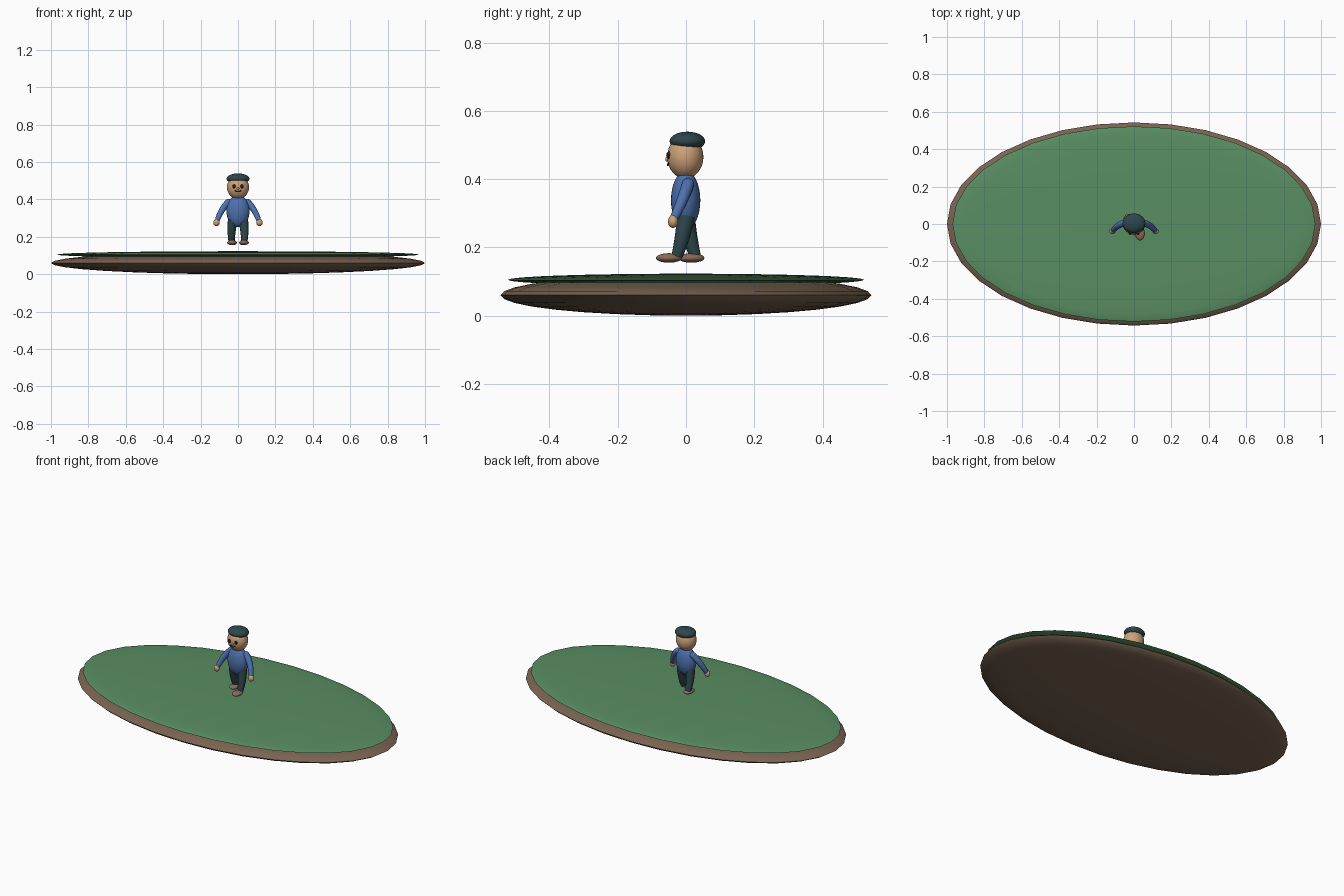
import bpy
import math

if "Cube" in bpy.data.objects:
    bpy.data.objects.remove(bpy.data.objects["Cube"])


def colour(name, rgb):
    m = bpy.data.materials.new(name)
    m.diffuse_color = (*rgb, 1)
    m.use_nodes = True
    m.node_tree.nodes["Principled BSDF"].inputs["Base Color"].default_value = m.diffuse_color
    return m


GRASS = colour("grass green", (0.10, 0.27, 0.125))
SOIL = colour("soil brown", (0.19, 0.125, 0.082))
SKIN = colour("skin tan", (0.62, 0.36, 0.19))
SHIRT = colour("shirt blue", (0.075, 0.165, 0.42))
CLOTH = colour("dark teal cloth", (0.027, 0.062, 0.072))
SHOE = colour("shoe brown", (0.25, 0.145, 0.095))
BLACK = colour("face black", (0.012, 0.011, 0.012))


def finish(obj, name, mat):
    obj.name = name
    obj.data.materials.clear()
    obj.data.materials.append(mat)
    bpy.ops.object.shade_smooth_by_angle(angle=math.radians(50))
    return obj


def ellipsoid(name, loc, radii, mat, segments=32, rings=16):
    bpy.ops.mesh.primitive_uv_sphere_add(segments=segments, ring_count=rings, location=loc)
    obj = bpy.context.object
    obj.scale = radii
    bpy.ops.object.transform_apply(location=False, rotation=False, scale=True)
    return finish(obj, name, mat)


def tube(name, points, mat):
    """Smooth tapered tube through (x, y, z, radius) control points."""
    data = bpy.data.curves.new(name, "CURVE")
    data.dimensions = "3D"
    data.bevel_depth = 1
    data.bevel_resolution = 4
    data.use_fill_caps = True
    spline = data.splines.new("NURBS")
    spline.points.add(len(points) - 1)
    for p, (x, y, z, r) in zip(spline.points, points):
        p.co = (x, y, z, 1)
        p.radius = r
    spline.order_u = 3
    spline.use_endpoint_u = True
    spline.resolution_u = 6
    obj = bpy.data.objects.new(name, data)
    bpy.context.collection.objects.link(obj)
    bpy.ops.object.select_all(action="DESELECT")
    obj.select_set(True)
    bpy.context.view_layer.objects.active = obj
    bpy.ops.object.convert(target="MESH")
    return finish(bpy.context.object, name, mat)


# Ground island
ellipsoid("soil_base", (0, 0, 0.06), (1.0, 0.543, 0.06), SOIL)
ellipsoid("grass_top", (0, 0, 0.105), (0.97, 0.522, 0.018), GRASS)

# Body and head
ellipsoid("torso", (0, -0.001, 0.338), (0.062, 0.043, 0.086), SHIRT)
ellipsoid("head", (0, -0.002, 0.465), (0.059, 0.053, 0.064), SKIN)
ellipsoid("cap", (0, 0.004, 0.511), (0.061, 0.052, 0.028), CLOTH)

# Face
ellipsoid("nose", (0, -0.055, 0.458), (0.007, 0.006, 0.007), SKIN, 16, 8)
tube("mouth", [(-0.017, -0.051, 0.448, 0.0025), (0, -0.056, 0.434, 0.0025),
               (0.017, -0.051, 0.448, 0.0025)], BLACK)

# Paired parts: right leg strides forward, left leg back
for side, s in (("left", -1), ("right", 1)):
    ellipsoid(side + "_eye", (s * 0.021, -0.05, 0.47), (0.009, 0.008, 0.011), BLACK, 16, 8)

    ellipsoid(side + "_shoulder", (s * 0.05, 0.006, 0.385), (0.019, 0.018, 0.018), SHIRT, 24, 12)
    tube(side + "_sleeve", [(s * 0.05, 0.006, 0.386, 0.018), (s * 0.09, -0.004, 0.35, 0.018),
                            (s * 0.111, -0.034, 0.287, 0.013)], SHIRT)
    ellipsoid(side + "_hand", (s * 0.115, -0.038, 0.276), (0.017, 0.015, 0.019), SKIN, 24, 12)

    ankle_y, shoe_y = (-0.026, -0.05) if s > 0 else (0.027, 0.016)
    tube(side + "_trouser_leg", [(s * 0.028, 0.0, 0.29, 0.027), (s * 0.037, ankle_y * 0.35, 0.23, 0.023),
                                 (s * 0.034, ankle_y, 0.175, 0.017)], CLOTH)
    ellipsoid(side + "_shoe", (s * 0.032, shoe_y, 0.169), (0.026, 0.038, 0.014), SHOE, 24, 12)
